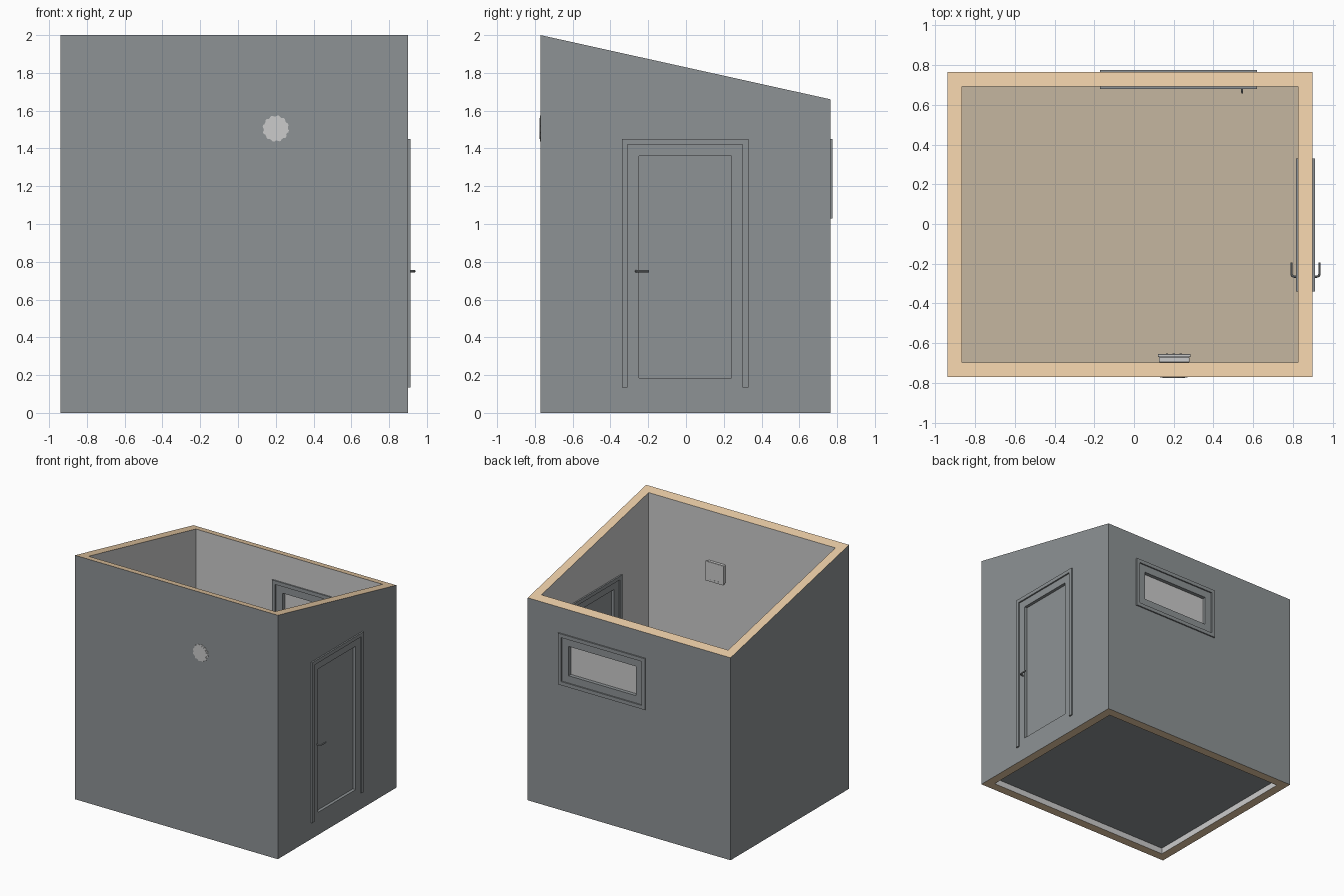
import bpy, bmesh, math
from mathutils import Vector, Matrix

if "Cube" in bpy.data.objects:
    bpy.data.objects.remove(bpy.data.objects["Cube"])


def material(name, r, g, b):
    m = bpy.data.materials.new(name)
    m.diffuse_color = (r, g, b, 1)
    m.use_nodes = True
    m.node_tree.nodes["Principled BSDF"].inputs["Base Color"].default_value = m.diffuse_color
    return m


slate = material("slate_grey", 0.27, 0.29, 0.30)
core = material("timber_core", 0.82, 0.60, 0.38)
tan = material("floor_tan", 0.56, 0.47, 0.35)


def make(name, bm, mat=None):
    bmesh.ops.recalc_face_normals(bm, faces=bm.faces)
    me = bpy.data.meshes.new(name)
    bm.to_mesh(me)
    bm.free()
    ob = bpy.data.objects.new(name, me)
    bpy.context.collection.objects.link(ob)
    if mat:
        me.materials.append(mat)
    return ob


def box(name, lo, hi, mat=None, bevel=0):
    lo, hi = Vector(lo), Vector(hi)
    bm = bmesh.new()
    bmesh.ops.create_cube(bm, size=1, matrix=Matrix.Translation((lo + hi) / 2)
                          @ Matrix.Diagonal((*(hi - lo), 1)))
    if bevel:
        bmesh.ops.bevel(bm, geom=bm.edges[:], offset=bevel, segments=2,
                        affect='EDGES', profile=0.5)
    return make(name, bm, mat)


def frame(name, axis, u, v, depth, side, top, bottom, mat):
    """Mitred frame in the wall plane; bottom=None leaves the lower side open."""
    b = bottom or 0
    outer = [(u[0], v[0]), (u[0], v[1]), (u[1], v[1]), (u[1], v[0])]
    inner = [(u[0] + side, v[0] + b), (u[0] + side, v[1] - top),
             (u[1] - side, v[1] - top), (u[1] - side, v[0] + b)]
    bm = bmesh.new()

    def ring(pts, d):
        return [bm.verts.new((d, p, q) if axis == 'x' else (p, d, q)) for p, q in pts]
    rings = [ring(outer, depth[0]), ring(inner, depth[0]),
             ring(inner, depth[1]), ring(outer, depth[1])]
    for i in range(4 if bottom else 3):
        j = (i + 1) % 4
        for k in range(4):
            m = (k + 1) % 4
            bm.faces.new((rings[k][i], rings[k][j], rings[m][j], rings[m][i]))
    if not bottom:
        for i in (0, 3):
            bm.faces.new([r[i] for r in rings])
    return make(name, bm, mat)


def rod(name, pts, radius, mat):
    cu = bpy.data.curves.new(name, 'CURVE')
    cu.dimensions = '3D'
    cu.bevel_depth = radius
    cu.bevel_resolution = 3
    cu.use_fill_caps = True
    sp = cu.splines.new('POLY')
    sp.points.add(len(pts) - 1)
    for p, co in zip(sp.points, pts):
        p.co = (*co, 1)
    cu.materials.append(mat)
    ob = bpy.data.objects.new(name, cu)
    bpy.context.collection.objects.link(ob)
    bpy.ops.object.select_all(action='DESELECT')
    ob.select_set(True)
    bpy.context.view_layer.objects.active = ob
    bpy.ops.object.convert(target='MESH')
    bpy.ops.object.shade_smooth_by_angle()


def front_disc(name, centre, radii, y0, y1, mat=None):
    """Disc facing the front; the radii alternate around the rim."""
    n = 48
    bm = bmesh.new()
    loops = []
    for y in (y0, y1):
        loops.append([bm.verts.new((centre[0] + radii[i // 2 % 2] * math.cos(math.tau * i / n), y,
                                    centre[1] + radii[i // 2 % 2] * math.sin(math.tau * i / n)))
                      for i in range(n)])
        bm.faces.new(loops[-1])
    for i in range(n):
        j = (i + 1) % n
        bm.faces.new((loops[0][i], loops[0][j], loops[1][j], loops[1][i]))
    return make(name, bm, mat)


# Wall shell with a sloping top, slate outside, pale inside, timber edges
X0, X1, Y0, Y1, T = -0.94, 0.90, -0.77, 0.765, 0.073
bm = bmesh.new()


def wall_ring(inset, top):
    pts = [(X0 + inset, Y0 + inset), (X1 - inset, Y0 + inset),
           (X1 - inset, Y1 - inset), (X0 + inset, Y1 - inset)]
    return [bm.verts.new((x, y, 2 - (y - Y0) * 0.34 / (Y1 - Y0) if top else 0)) for x, y in pts]


rings = [wall_ring(0, False), wall_ring(0, True), wall_ring(T, True), wall_ring(T, False)]
for k, slot in enumerate((0, 1, 2, 1)):
    for i in range(4):
        j, m = (i + 1) % 4, (k + 1) % 4
        bm.faces.new((rings[k][i], rings[k][j], rings[m][j], rings[m][i])).material_index = slot
walls = make("walls", bm)
for m in (slate, core, material("plaster", 0.55, 0.55, 0.55)):
    walls.data.materials.append(m)

# Openings for the door and the window
door_cut = box("door_cutter", (0.7, -0.31, 0.135), (1, 0.30, 1.42), slate)
window_cut = box("window_cutter", (-0.14, 0.6, 1.06), (0.59, 0.9, 1.42), slate)
bpy.context.view_layer.objects.active = walls
for c in (door_cut, window_cut):
    mod = walls.modifiers.new(c.name, 'BOOLEAN')
    mod.object = c
    mod.solver = 'EXACT'
    bpy.ops.object.modifier_apply(modifier=mod.name)
    bpy.data.objects.remove(c)

# Floor
XI, XJ, YI, YJ = X0 + T, X1 - T, Y0 + T, Y1 - T
box("floor_slab", (XI, YI, 0.05), (XJ, YJ, 0.11), slate)
box("floor_boards", (XI, YI, 0.11), (XJ, YJ, 0.13), tan)

# Door: leaf frame, recessed panel, casings and lever handles on both faces
frame("door_leaf_frame", 'x', (-0.31, 0.30), (0.135, 1.42), (XJ, X1), 0.06, 0.06, 0.05, slate)
box("door_panel", (0.85, -0.25, 0.185), (0.875, 0.24, 1.36), slate)
for label, face, s in (("outer", X1, 1), ("inner", XJ, -1)):
    frame(f"door_casing_{label}", 'x', (-0.34, 0.33), (0.135, 1.45),
          (face, face + s * 0.012), 0.03, 0.03, None, slate)
    path = [(face, -0.265, 0.75)]
    for i in range(6):
        a = math.pi / 2 * i / 5
        path.append((face + s * (0.02 + 0.014 * math.sin(a)), -0.251 - 0.014 * math.cos(a), 0.75))
    path.append((face + s * 0.034, -0.195, 0.75))
    rod(f"door_handle_{label}", path, 0.006, slate)

# Window: sash, glass, casings and an inside handle
frame("window_sash", 'y', (-0.14, 0.59), (1.06, 1.42), (YJ, Y1), 0.06, 0.06, 0.06, slate)
box("window_glass", (-0.08, 0.722, 1.12), (0.53, 0.735, 1.36))
for label, face, s in (("outer", Y1, 1), ("inner", YJ, -1)):
    frame(f"window_casing_{label}", 'y', (-0.17, 0.62), (1.03, 1.45),
          (face, face + s * 0.011), 0.03, 0.03, 0.03, slate)
rod("window_handle", [(0.545, YJ, 1.24), (0.545, 0.668, 1.24), (0.545, 0.662, 1.234),
                      (0.545, 0.662, 1.17)], 0.005, slate)

# Round vent on the front with a notched rim, and the fan unit behind it
front_disc("vent_rim", (0.20, 1.505), (0.064, 0.070), Y0, -0.773)
front_disc("vent_cap", (0.20, 1.505), (0.056, 0.056), Y0, -0.775)
box("fan_base", (0.125, YI, 1.43), (0.28, -0.67, 1.58), bevel=0.005)
box("fan_cover", (0.12, -0.67, 1.425), (0.285, -0.655, 1.585), bevel=0.004)
for i in range(3):
    box(f"fan_button_{i + 1}", (0.16 + i * 0.035, -0.656, 1.44), (0.172 + i * 0.035, -0.653, 1.446), slate)
